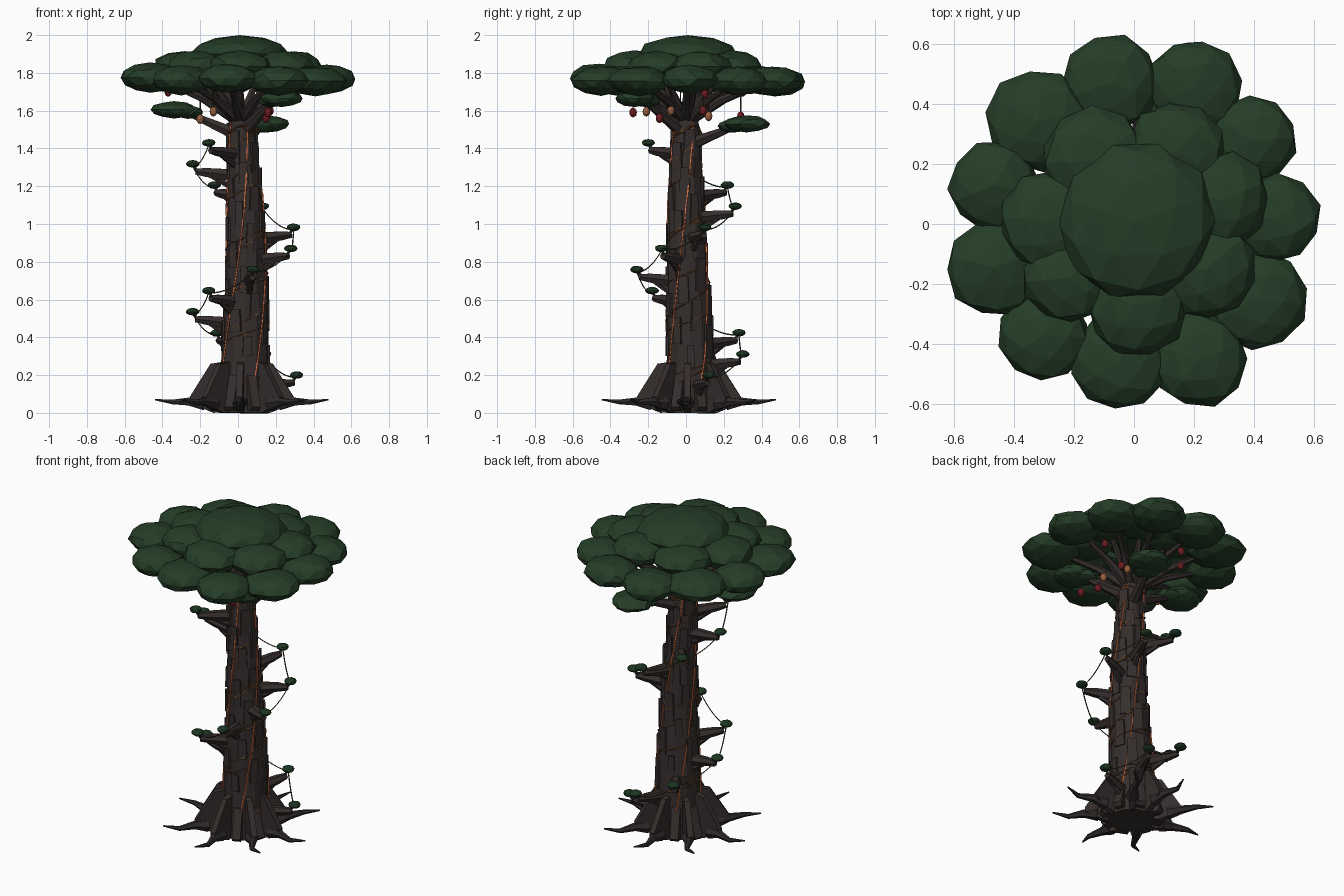
import bpy, bmesh, random
from math import sin, cos, pi, radians, atan2, hypot
from mathutils import Vector, Matrix

cube = bpy.data.objects.get("Cube")
if cube:
    bpy.data.objects.remove(cube, do_unlink=True)
random.seed(4)


def material(name, r, g, b):
    m = bpy.data.materials.new(name)
    m.use_nodes = True
    m.diffuse_color = (r, g, b, 1)
    m.node_tree.nodes["Principled BSDF"].inputs["Base Color"].default_value = (r, g, b, 1)
    return m


BARK = material("dark bark", 0.036, 0.027, 0.026)
ROOT = material("root bark", 0.030, 0.024, 0.024)
LEAF = material("canopy green", 0.018, 0.046, 0.020)
TUFT = material("tuft green", 0.012, 0.036, 0.015)
GLOW = material("glowing orange", 0.85, 0.20, 0.07)
VINE = material("brown vine", 0.14, 0.055, 0.016)
ROPE = material("olive rope", 0.06, 0.055, 0.025)
LAMP = material("lantern amber", 0.32, 0.12, 0.05)
FRUIT = material("red fruit", 0.16, 0.012, 0.015)


def add_object(name, mesh, mat):
    mesh.materials.clear()
    mesh.materials.append(mat)
    ob = bpy.data.objects.new(name, mesh)
    bpy.context.scene.collection.objects.link(ob)
    return ob


def tube(name, points, radii, mat, res=1):
    """Tapered tube through points, stored as a flat shaded mesh."""
    curve = bpy.data.curves.new(name, 'CURVE')
    curve.dimensions = '3D'
    curve.bevel_depth = 1
    curve.bevel_resolution = res
    curve.use_fill_caps = True
    spline = curve.splines.new('POLY')
    spline.points.add(len(points) - 1)
    spline.use_smooth = False
    for p, co, r in zip(spline.points, points, radii):
        p.co = (*co, 1)
        p.radius = r
    helper = bpy.data.objects.new(name + "_path", curve)
    bpy.context.scene.collection.objects.link(helper)
    mesh = bpy.data.meshes.new_from_object(
        helper.evaluated_get(bpy.context.evaluated_depsgraph_get()))
    bpy.data.objects.remove(helper, do_unlink=True)
    return add_object(name, mesh, mat)


def blob(name, centre, radius, height, mat, detail=2, jitter=0.05):
    """Faceted, flattened clump."""
    bm = bmesh.new()
    bmesh.ops.create_icosphere(bm, subdivisions=detail, radius=1)
    spin = Matrix.Rotation(random.uniform(0, 2 * pi), 3, 'Z')
    for v in bm.verts:
        co = spin @ v.co * random.uniform(1 - jitter, 1 + jitter)
        v.co = Vector(centre) + Vector((co.x * radius, co.y * radius, co.z * height))
    mesh = bpy.data.meshes.new(name)
    bm.to_mesh(mesh)
    bm.free()
    return add_object(name, mesh, mat)


def slab(name, matrix, outline, thick, mat):
    """Plate with an outline in its local xz plane."""
    bm = bmesh.new()
    face = bm.faces.new([bm.verts.new((x, -thick / 2, z)) for x, z in outline])
    new = bmesh.ops.extrude_face_region(bm, geom=[face])["geom"]
    bmesh.ops.translate(bm, vec=(0, thick, 0),
                        verts=[g for g in new if isinstance(g, bmesh.types.BMVert)])
    bmesh.ops.recalc_face_normals(bm, faces=bm.faces)
    bm.transform(matrix)
    mesh = bpy.data.meshes.new(name)
    bm.to_mesh(mesh)
    bm.free()
    return add_object(name, mesh, mat)


# Trunk: x, y, z, radius
TRUNK = [(.035, .02, 0, .135), (.038, .025, .3, .126), (.045, .005, .8, .106),
         (.038, 0, 1.1, .093), (.018, 0, 1.5, .07), (.015, 0, 1.62, .06)]
tube("trunk", [t[:3] for t in TRUNK], [t[3] for t in TRUNK], BARK, 4)


def trunk_point(z, angle, lift=0.0):
    for a, b in zip(TRUNK, TRUNK[1:]):
        if z <= b[2]:
            break
    f = (z - a[2]) / (b[2] - a[2])
    x, y, _, r = (p + (q - p) * f for p, q in zip(a, b))
    return Vector((x + (r + lift) * cos(angle), y + (r + lift) * sin(angle), z))


# Bark plates
for i in range(44):
    z, a = 0.3 + i * 0.027, i * 2.4
    h, w = random.uniform(.05, .09), random.uniform(.02, .035)
    place = Matrix.Translation(trunk_point(z, a)) @ Matrix.Rotation(a + pi / 2, 4, 'Z')
    slab("bark_plate", place, [(-w, -h), (w, -h), (w * .8, h), (-w * .8, h)], .012, BARK)

# Buttresses and roots
for i in range(8):
    a = i * pi / 4 + random.uniform(-.08, .08)
    base = Vector((.02, .015, 0))
    place = Matrix.Translation(base) @ Matrix.Rotation(a, 4, 'Z')
    slab("buttress", place, [(.04, .01), (.15, .0), (.27, .05), (.275, .085),
                             (.165, .26), (.04, .28)], .035, BARK)
    bend = random.choice((-1, 1)) * .04
    path = [place @ Vector(p) for p in ((.2, 0, .05), (.28, bend * .3, .06),
                                        (.37, bend, .058), (.46, bend * .4, .07))]
    tube("root", path, [.04, .024, .014, .004], ROOT)
for i in range(8):
    a = (i + .5) * pi / 4
    place = Matrix.Translation((.025, .015, 0)) @ Matrix.Rotation(a, 4, 'Z')
    slab("small_buttress", place, [(.08, .02), (.17, .01), (.19, .03), (.13, .2), (.08, .2)],
         .05, BARK)

# Spiral of step branches with tufts, braces and sagging ropes
STEPS = [(.31, .12), (.14, .3), (-.11, .28), (-.24, .03), (-.155, -.18), (.08, -.26),
         (.28, -.13), (.295, .1), (.13, .26), (-.125, .22), (-.24, 0), (-.155, -.2)]
ends = []
for i, (x, y) in enumerate(STEPS):
    z = 0.2 + i * 0.1118
    a = atan2(y - .01, x - .035)
    tip = Vector((x, y, z))
    out = Vector((cos(a), sin(a), 0))
    start = trunk_point(z - .06, a, -.03)
    tube("step_branch", [start, tip - out * .07 - Vector((0, 0, .045)),
                         tip - out * .015 - Vector((0, 0, .04))], [.036, .027, .018], BARK)
    tube("step_brace", [trunk_point(max(z - .12, .05), a, -.02),
                        tip - out * .08 - Vector((0, 0, .055))], [.02, .012], BARK)
    tube("step_twig", [tip - out * .03 - Vector((0, 0, .045)), tip], [.009, .006], BARK)
    blob("step_tuft", tip, .036, .02, TUFT, 2)
    ends.append(tip - Vector((0, 0, .012)))
for p, q in zip(ends, ends[1:]):
    path = []
    for k in range(9):
        f = k / 8
        c = p.lerp(q, f)
        a = atan2(c.y - .01, c.x - .035)
        surface = trunk_point(c.z, a, .012)
        if hypot(c.x - .035, c.y - .01) < hypot(surface.x - .035, surface.y - .01):
            c = surface
        path.append(c - Vector((0, 0, .12 * f * (1 - f))))
    tube("hand_rope", path, [.0035] * 9, ROPE, 0)

# Vines winding round the trunk
for phase, turns in ((3.6, 5.5), (5.2, 3.5)):
    n = int(turns * 14)
    path = [trunk_point(.12 + 1.4 * k / n, phase + 2 * pi * turns * k / n, .006)
            for k in range(n + 1)]
    tube("winding_vine", path, [.004] * len(path), VINE, 0)

# Glowing sap lines rising with a slow twist
for i in range(4):
    path = [trunk_point(.1 + 1.44 * k / 30, radians(-165 + 93 * i + 105 * k / 30), .004)
            for k in range(31)]
    tube("sap_line", path, [.0045] * 31, GLOW, 0)

# Canopy: x, y, radius
OUTER = [(-.08, .47, .165), (.2, .455, .16), (-.32, .345, .17), (.39, .28, .15),
         (-.465, .13, .15), (.47, .02, .15), (-.465, -.145, .16), (.41, -.25, .165),
         (-.3, -.37, .155), (-.05, -.46, .16), (.215, -.45, .16)]
MIDDLE = [(-.13, .21, .18), (.14, .24, .165), (-.28, .01, .17), (.29, .08, .16),
          (.24, -.15, .165), (.01, -.27, .17), (-.22, -.18, .15)]
crown = Vector((.015, 0, 1.54))
for x, y, r in OUTER:
    z = 1.765 + random.uniform(-.012, .012)
    blob("outer_foliage", (x, y, z), r, .078, LEAF)
    end = Vector((x * .85, y * .85, z - .02))
    tube("crown_branch", [crown, crown.lerp(end, .5) + Vector((0, 0, .02)), end],
         [.036, .022, .01], BARK)
for x, y, r in MIDDLE:
    blob("middle_foliage", (x, y, 1.835), r, .082, LEAF)
    tube("inner_branch", [crown, (x * .8, y * .8, 1.8)], [.03, .012], BARK)
blob("top_foliage", (.01, .01, 1.9), .262, .1, LEAF, 2, .03)

# Low side boughs with leaf pads
for x, y, z, r, zs in ((-.34, 0, 1.605, .125, 1.48), (.15, .32, 1.53, .125, 1.43),
                       (.23, -.27, 1.665, .11, 1.5)):
    a = atan2(y, x - .02)
    end = Vector((x * .8, y * .8, z - .015))
    tube("low_bough", [trunk_point(zs, a, -.03), end], [.036, .016], BARK)
    blob("low_pad", (x, y, z), r, .045, LEAF)
    blob("low_pad_lobe", (x * .78, y * .78, z - .012), r * .65, .035, LEAF)

# Hanging lanterns and fruit
LAMPS = [(-.13, -.21, 1.595), (.15, .12, 1.57), (-.2, -.03, 1.555), (.16, -.08, 1.6)]
FRUITS = [(.16, -.28, 1.59), (.15, -.14, 1.56), (.17, .09, 1.6), (.15, .29, 1.57),
          (-.37, -.08, 1.7), (-.18, .2, 1.68), (-.1, .3, 1.7), (.3, .1, 1.69)]
for name, spots, mat, r in (("lantern", LAMPS, LAMP, .02), ("fruit", FRUITS, FRUIT, .02)):
    for x, y, z in spots:
        blob(name, (x, y, z), r, r * 1.3, mat, 2, .02)
        tube(name + "_cord", [(x, y, z), (x, y, 1.78)], [.003, .003], ROPE, 0)

# Garland looped round the top of the trunk
ring = [trunk_point(1.5 + .02 * sin(3 * k * pi / 12), k * pi / 12, .012) for k in range(25)]
tube("garland", ring, [.005] * 25, VINE, 0)
